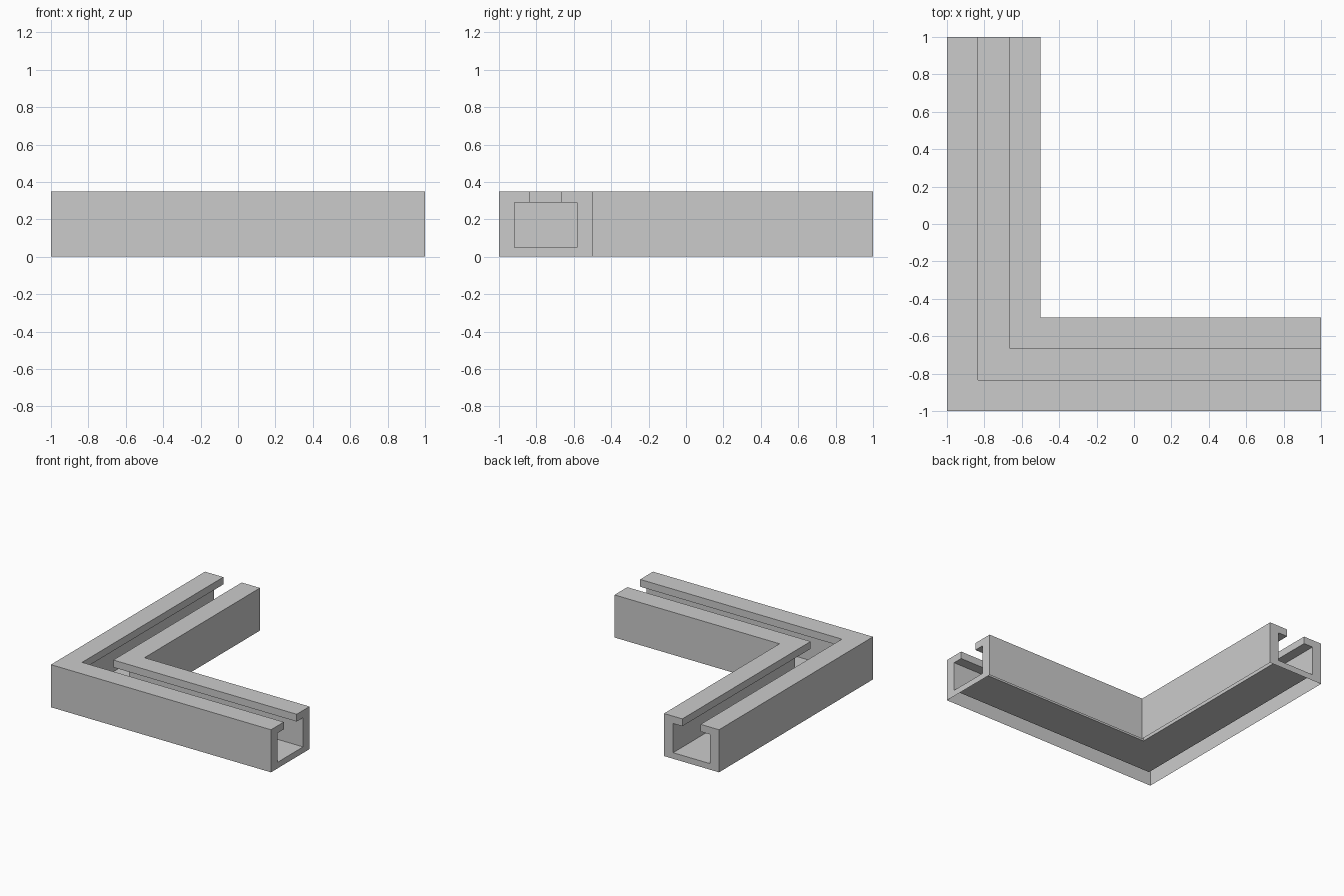
import bpy, bmesh

if "Cube" in bpy.data.objects:
    bpy.data.objects.remove(bpy.data.objects["Cube"])

# Slotted channel section: (distance in from outer wall, height), counter-clockwise
T = 0.5 / 6
profile = [(0, 0), (6*T, 0), (6*T, 0.35), (4*T, 0.35), (4*T, 0.29), (5*T, 0.29),
           (5*T, 0.05), (T, 0.05), (T, 0.29), (2*T, 0.29), (2*T, 0.35), (0, 0.35)]

# Section placed at the right end, the mitred corner and the back end
stations = [lambda u, z: (1, u - 1, z),
            lambda u, z: (u - 1, u - 1, z),
            lambda u, z: (u - 1, 1, z)]

bm = bmesh.new()
rings = [[bm.verts.new(place(u, z)) for u, z in profile] for place in stations]

# Channel walls; the underside (segment 0) is left open
n = len(profile)
for a, b in zip(rings, rings[1:]):
    for i in range(1, n):
        j = (i + 1) % n
        bm.faces.new((a[j], a[i], b[i], b[j]))

# End faces
bm.faces.new(rings[0])
bm.faces.new(rings[-1][::-1])

mesh = bpy.data.meshes.new("corner_channel")
bm.to_mesh(mesh)
bm.free()
bpy.context.collection.objects.link(bpy.data.objects.new("corner_channel", mesh))
